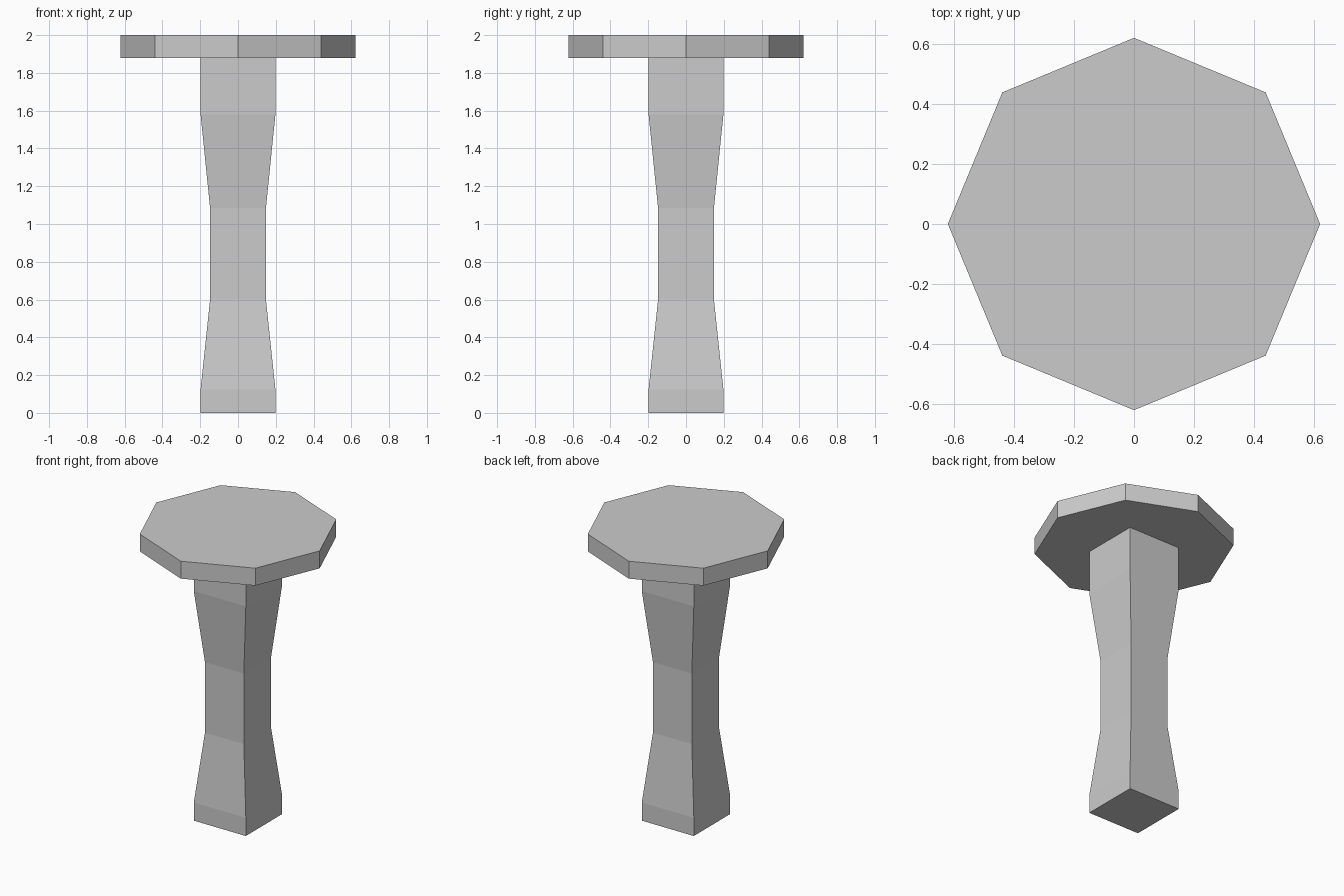
import bpy, bmesh
from math import cos, sin, pi, sqrt

if "Cube" in bpy.data.objects:
    bpy.data.objects.remove(bpy.data.objects["Cube"])


def lofted_prism(name, sides, start, profile):
    """Stack regular polygon rings given as (radius, z) and cap both ends."""
    bm = bmesh.new()
    rings = [[bm.verts.new((r * cos(start + 2 * pi * i / sides),
                            r * sin(start + 2 * pi * i / sides), z))
              for i in range(sides)] for r, z in profile]
    for low, high in zip(rings, rings[1:]):
        for i in range(sides):
            j = (i + 1) % sides
            bm.faces.new((low[i], low[j], high[j], high[i]))
    bm.faces.new(rings[0][::-1])
    bm.faces.new(rings[-1])
    mesh = bpy.data.meshes.new(name)
    bm.to_mesh(mesh)
    bm.free()
    obj = bpy.data.objects.new(name, mesh)
    bpy.context.collection.objects.link(obj)
    return obj


# Square pedestal with a narrowed waist: (half width, z)
WIDE, WAIST = 0.198, 0.148
pedestal = [(WIDE, 0), (WIDE, 0.125), (WAIST, 0.6),
            (WAIST, 1.085), (WIDE, 1.58), (WIDE, 1.88)]
lofted_prism("pedestal", 4, pi / 4, [(w * sqrt(2), z) for w, z in pedestal])

# Octagonal table top with corners on the axes
lofted_prism("table_top", 8, 0, [(0.622, 1.88), (0.622, 2.0)])
